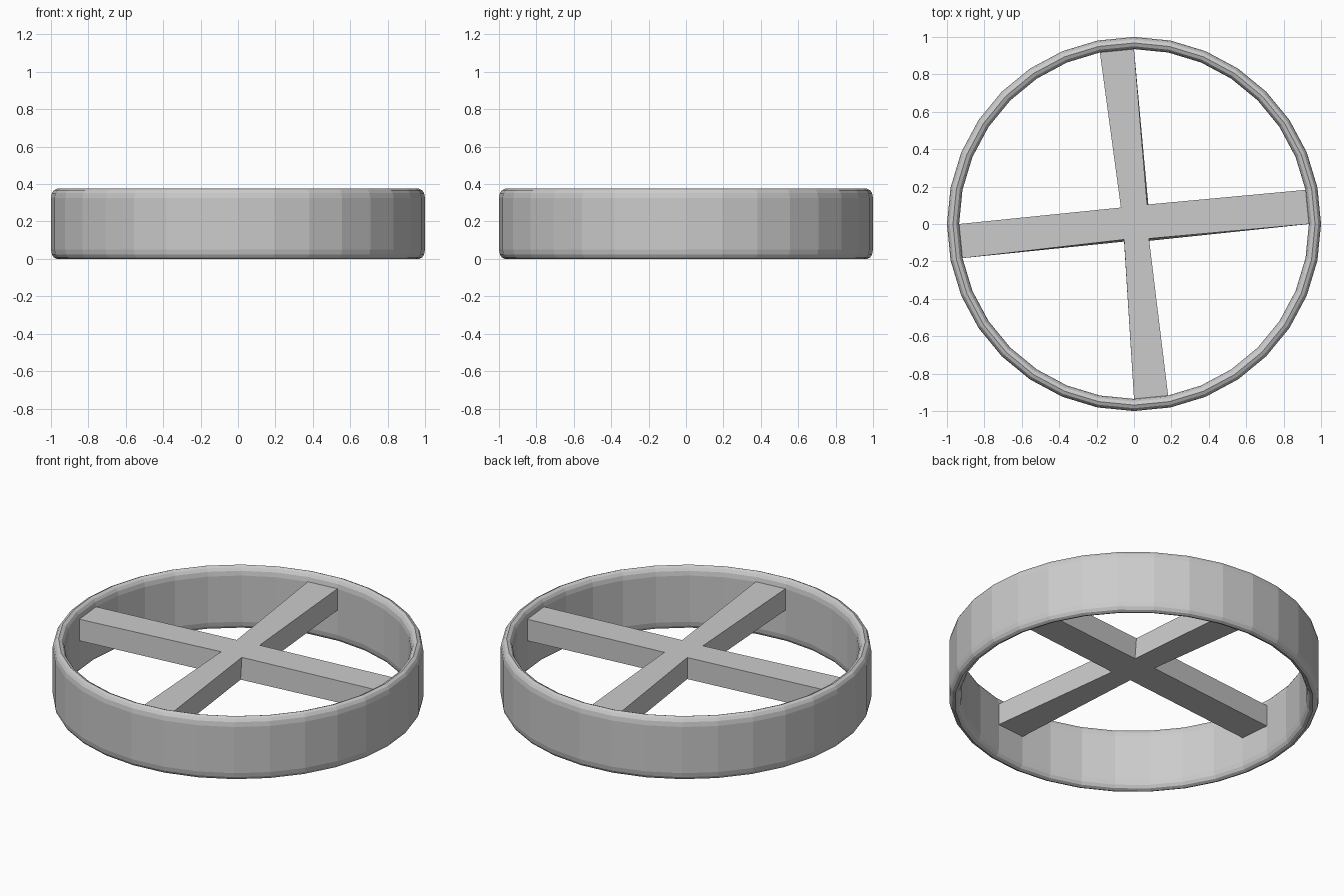
import bpy, bmesh, math

if "Cube" in bpy.data.objects:
    bpy.data.objects.remove(bpy.data.objects["Cube"])

grey = bpy.data.materials.new("light_grey")
grey.diffuse_color = (0.6, 0.6, 0.6, 1)
grey.use_nodes = True
grey.node_tree.nodes["Principled BSDF"].inputs["Base Color"].default_value = grey.diffuse_color
N, H, R_IN = 32, 0.375, 0.935


def add_object(name, bm):
    bmesh.ops.recalc_face_normals(bm, faces=bm.faces)
    me = bpy.data.meshes.new(name)
    bm.to_mesh(me)
    bm.free()
    me.materials.append(grey)
    ob = bpy.data.objects.new(name, me)
    bpy.context.collection.objects.link(ob)
    return ob


# Outer ring: rounded band cross-section swept round 32 sides
upper = [(1.0, H - 0.05), (0.995, H - 0.024), (0.985, H - 0.008), (0.968, H),
         (0.95, H - 0.008), (0.94, H - 0.024), (R_IN, H - 0.05)]
profile = upper + [(r, H - z) for r, z in reversed(upper)]
bm = bmesh.new()
rings = []
for i in range(N):
    a = 2 * math.pi * i / N
    rings.append([bm.verts.new((r * math.cos(a), r * math.sin(a), z)) for r, z in profile])
P = len(profile)
for i in range(N):
    A, B = rings[i], rings[(i + 1) % N]
    for j in range(P):
        k = (j + 1) % P
        bm.faces.new((A[j], B[j], B[k], A[k]))
add_object("wheel_ring", bm)


# Crossed spokes: each spoke end matches one inner facet of the ring
Z0, Z1 = 0.197, 0.325
hub_top = [(0.08, -0.078), (0.07, 0.104), (-0.07, 0.088), (-0.053, -0.083)]
hub_low = [(0.08, -0.09), (0.077, 0.1), (-0.07, 0.088), (-0.053, -0.094)]
step = 2 * math.pi / N


def outline(hub):
    pts = []
    for q in range(4):
        a = q * math.pi / 2
        pts.append(hub[q])
        pts += [(R_IN * math.cos(t), R_IN * math.sin(t)) for t in (a, a + step)]
    return pts


bm = bmesh.new()
top = [bm.verts.new((x, y, Z1)) for x, y in outline(hub_top)]
low = [bm.verts.new((x, y, Z0)) for x, y in outline(hub_low)]
for loop in (top, low):
    bm.faces.new([loop[i] for i in (0, 3, 6, 9)])          # hub
    for q in range(4):                                      # arms
        s = q * 3
        bm.faces.new([loop[(s + i) % 12] for i in range(4)])
for i in range(12):
    j = (i + 1) % 12
    bm.faces.new((top[i], top[j], low[j], low[i]))
add_object("cross_spokes", bm)
